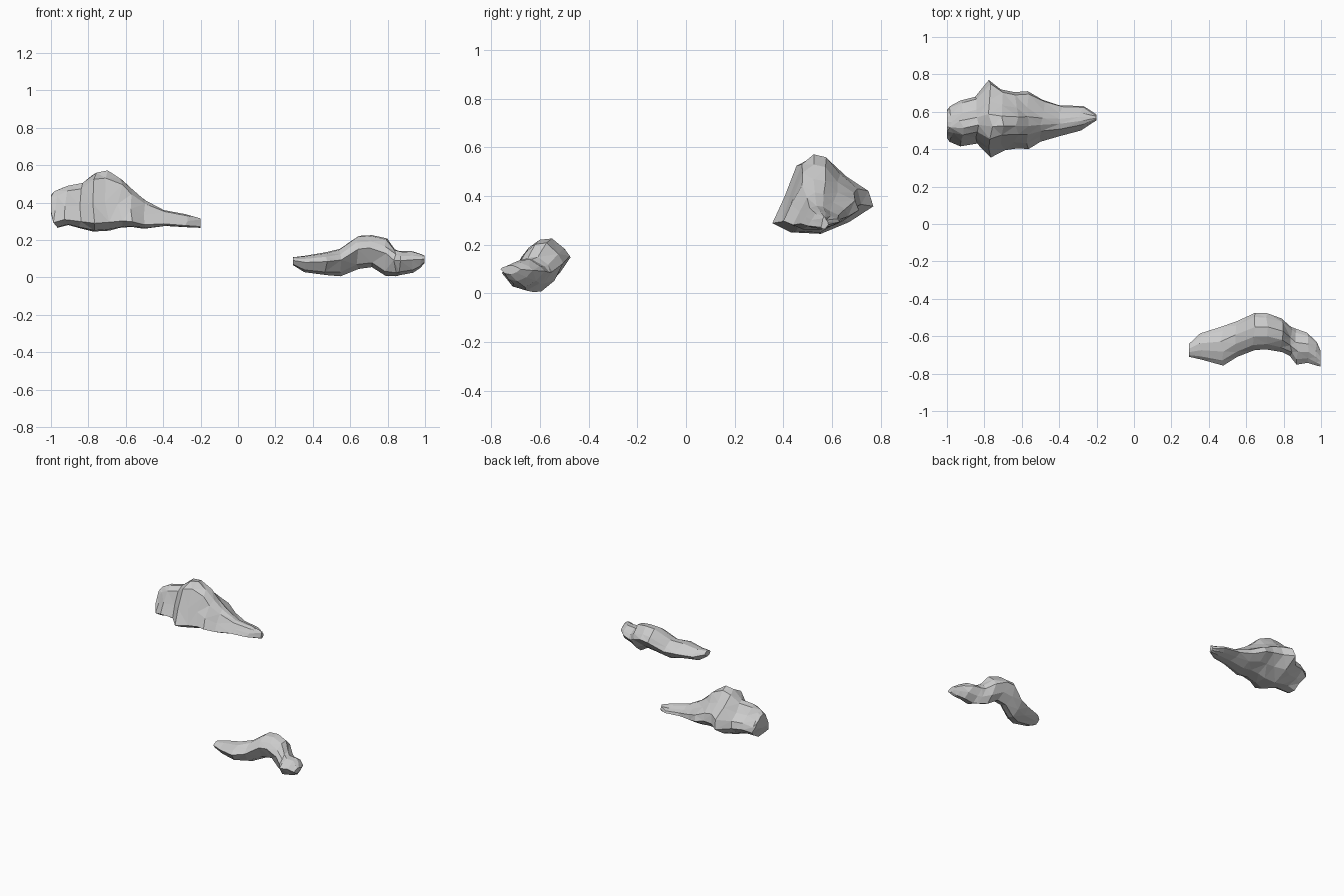
import bpy, bmesh, random


def rock(name, shape, stations, jitter, seed):
    """Loft a normalised (y, z) outline through stations of x, ymin, ymax, zmin, zmax."""
    rnd = random.Random(seed)
    bm = bmesh.new()
    rings = []
    last = len(stations) - 1
    for i, (x, y0, y1, z0, z1) in enumerate(stations):
        ring = []
        for u, v in shape:
            dx = 0 if i in (0, last) else rnd.uniform(-jitter, jitter)
            # pull the inner points a little to break up the regular facets
            k = 1 - (rnd.uniform(0, 0.09) if 0.05 < u < 0.95 and 0.05 < v < 0.95 else 0)
            uu, vv = 0.5 + (u - 0.5) * k, 0.5 + (v - 0.5) * k
            ring.append(bm.verts.new((x + dx, y0 + uu * (y1 - y0), z0 + vv * (z1 - z0))))
        rings.append(ring)
    n = len(shape)
    for a, b in zip(rings, rings[1:]):
        for j in range(n):
            k = (j + 1) % n
            bm.faces.new((a[j], a[k], b[k], b[j]))
    bm.faces.new(rings[0][::-1])
    bm.faces.new(rings[-1])
    bmesh.ops.triangulate(bm, faces=bm.faces[:])
    bmesh.ops.recalc_face_normals(bm, faces=bm.faces[:])
    me = bpy.data.meshes.new(name)
    bm.to_mesh(me)
    bm.free()
    ob = bpy.data.objects.new(name, me)
    bpy.context.collection.objects.link(ob)
    return ob


# Large raised rock: blunt left end, high hump, long low tail
rock("large_rock",
     [(0, .14), (.10, .48), (.23, .9), (.40, 1), (.56, .96), (.74, .75),
      (.95, .56), (1, .36), (.78, .13), (.48, 0), (.18, .02)],
     [(-1.00, .46, .61, .34, .44),
      (-.975, .44, .63, .265, .46),
      (-.92, .415, .66, .28, .49),
      (-.84, .43, .68, .265, .505),
      (-.77, .355, .77, .245, .56),
      (-.70, .395, .72, .25, .572),
      (-.63, .405, .705, .265, .53),
      (-.56, .40, .71, .27, .47),
      (-.49, .44, .665, .26, .415),
      (-.39, .47, .635, .275, .36),
      (-.28, .50, .63, .268, .338),
      (-.20, .555, .585, .265, .315)], .014, 4)

# Small ground rock: curved slab with a central hump and a stub on the right
rock("small_rock",
     [(0, .6), (.12, .82), (.36, .97), (.62, 1), (.9, .78),
      (1, .58), (.8, .22), (.5, 0), (.2, .12)],
     [(.295, -.71, -.64, .065, .108),
      (.36, -.725, -.585, .028, .115),
      (.47, -.757, -.55, .012, .133),
      (.55, -.71, -.52, .006, .152),
      (.64, -.675, -.475, .045, .222),
      (.71, -.67, -.477, .055, .226),
      (.79, -.685, -.505, .008, .208),
      (.84, -.705, -.55, .006, .15),
      (.87, -.752, -.56, .012, .14),
      (.93, -.742, -.58, .025, .14),
      (.98, -.758, -.63, .05, .127),
      (.998, -.762, -.68, .078, .115)], .008, 7)
